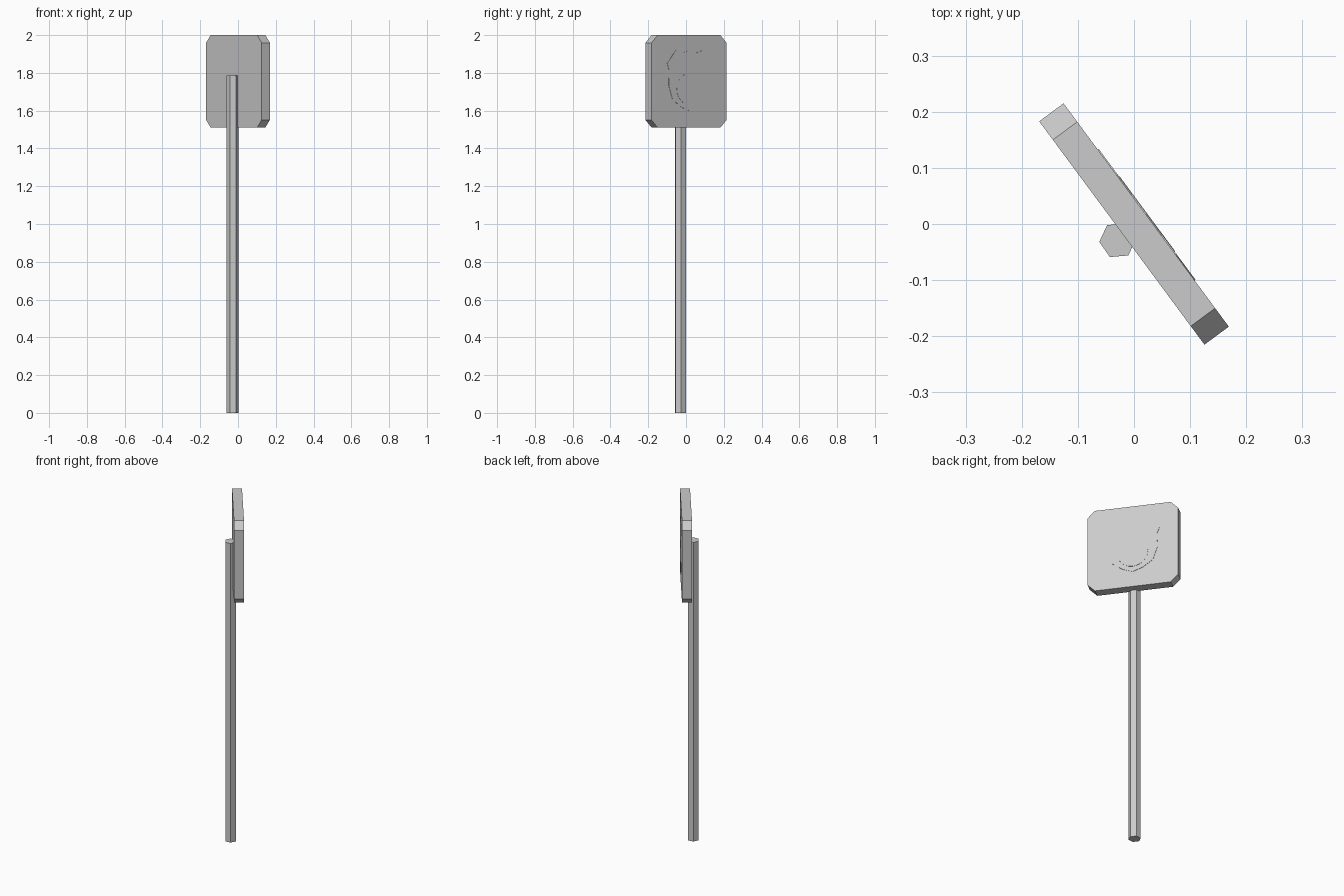
import bpy
import bmesh
import math
from mathutils import Matrix, Vector

cube = bpy.data.objects.get("Cube")
if cube:
    bpy.data.objects.remove(cube, do_unlink=True)

grey = bpy.data.materials.new("plain grey")
grey.use_nodes = True
COLOUR = (0.6, 0.6, 0.6, 1)
grey.diffuse_color = COLOUR
grey.node_tree.nodes["Principled BSDF"].inputs["Base Color"].default_value = COLOUR

# Board frame: local x along the board, y up, z out of its face
ACROSS = Vector((0.595, -0.804, 0))
FACE = Vector((0.804, 0.595, 0))
UP = Vector((0, 0, 1))
CENTRE = Vector((0, 0, 1.755))
frame = Matrix((-ACROSS, UP, FACE)).transposed().to_4x4()
frame.translation = CENTRE
THICK = 0.054


def prism(name, outline, low, high, matrix):
    """Extrude a flat outline from low to high along local z."""
    bm = bmesh.new()
    face = bm.faces.new([bm.verts.new((x, y, low)) for x, y in outline])
    top = bmesh.ops.extrude_face_region(bm, geom=[face])["geom"]
    bmesh.ops.translate(bm, vec=(0, 0, high - low),
                        verts=[v for v in top if isinstance(v, bmesh.types.BMVert)])
    bmesh.ops.recalc_face_normals(bm, faces=bm.faces[:])
    bm.transform(matrix)
    mesh = bpy.data.meshes.new(name)
    bm.to_mesh(mesh)
    bm.free()
    mesh.materials.append(grey)
    obj = bpy.data.objects.new(name, mesh)
    bpy.context.collection.objects.link(obj)
    return obj


def ring(radius, sides, start=0.0, cx=0.0, cy=0.0):
    angles = [start + math.tau * i / sides for i in range(sides)]
    return [(cx + radius * math.cos(a), cy + radius * math.sin(a)) for a in angles]


# Six-sided post, set slightly into the back of the board
prism("post", ring(0.033, 6, math.radians(5), -0.029, -0.029), 0, 1.785, Matrix())

# Square board with clipped corners
W, H, C = 0.2475, 0.245, 0.041
corner = [(W, H - C), (W - C, H)]
board = (corner + [(-x, y) for x, y in reversed(corner)]
         + [(-x, -y) for x, y in corner] + [(x, -y) for x, y in reversed(corner)])
prism("sign_board", board, -THICK / 2, THICK / 2, frame)

# Thin raised shield with a round boss on the face
half = [(0, -0.155), (0.055, -0.135), (0.11, -0.095), (0.135, -0.02),
        (0.132, 0.06), (0.145, 0.095), (0.088, 0.165), (0.045, 0.15)]
shield = half + [(0, 0.165)] + [(-x, y) for x, y in reversed(half[1:])]
prism("shield_plate", shield, THICK / 2 - 0.002, THICK / 2 + 0.002, frame)
prism("round_boss", ring(0.083, 24, 0, 0, -0.04), THICK / 2, THICK / 2 + 0.003, frame)
